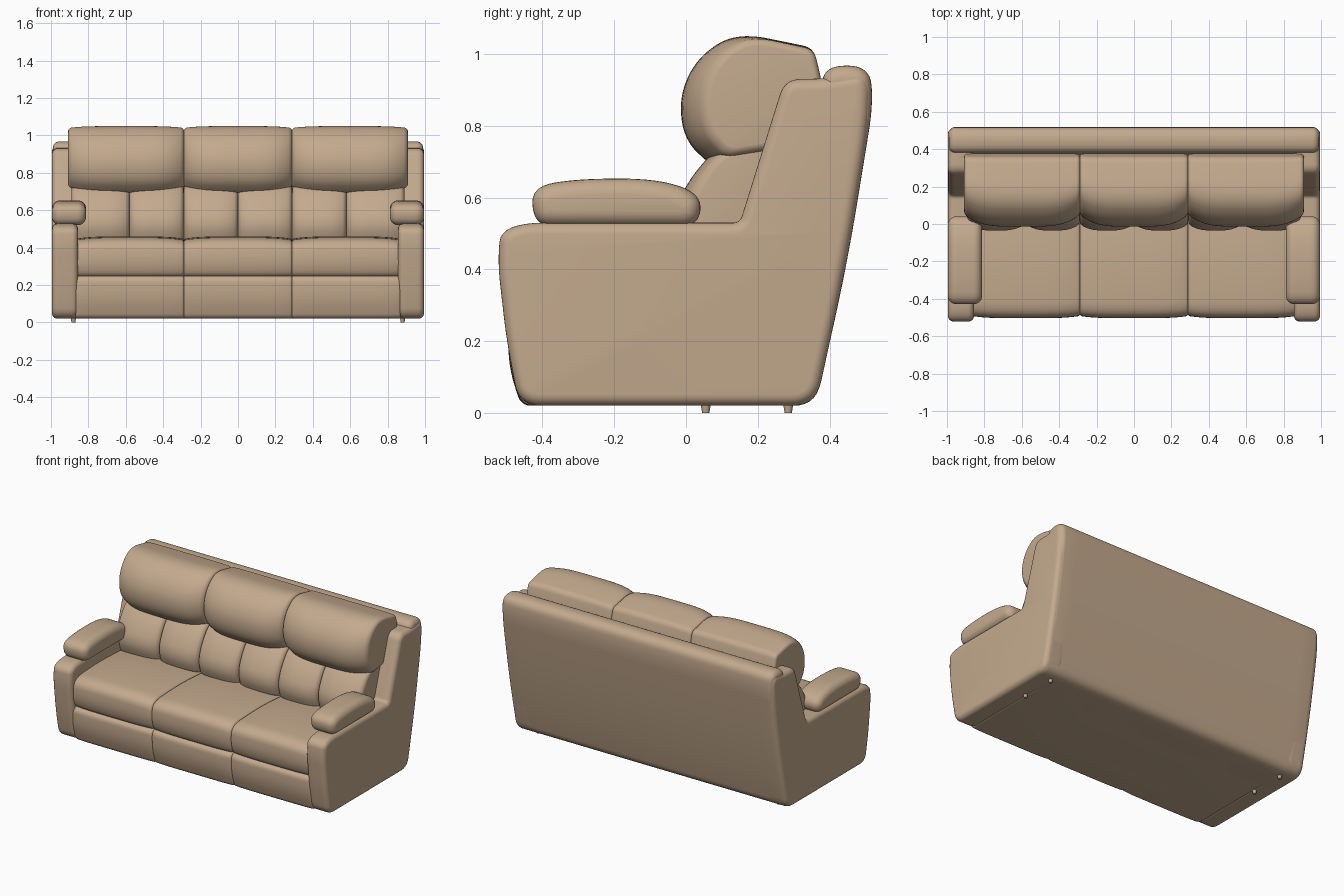
import bpy, bmesh, math
from mathutils import Vector

if "Cube" in bpy.data.objects:
    bpy.data.objects.remove(bpy.data.objects["Cube"])

leather = bpy.data.materials.new("tan_leather")
leather.diffuse_color = (0.55, 0.40, 0.27, 1)
leather.use_nodes = True
leather.node_tree.nodes["Principled BSDF"].inputs["Base Color"].default_value = leather.diffuse_color


def fillet(corners, seg=8):
    """Closed side profile (y, z) from corners (y, z, tangent length)."""
    out, n = [], len(corners)
    for i, (y, z, r) in enumerate(corners):
        p = Vector((y, z))
        a = Vector(corners[i - 1][:2]) - p
        b = Vector(corners[(i + 1) % n][:2]) - p
        a = p + a.normalized() * min(r, a.length * 0.49)
        b = p + b.normalized() * min(r, b.length * 0.49)
        for k in range(seg + 1):
            t = k / seg
            out.append(a * (1 - t) ** 2 + p * 2 * t * (1 - t) + b * t * t)
    area = sum(out[i - 1].cross(out[i]) for i in range(len(out)))
    return out if area > 0 else out[::-1]


def loft(name, corners, x0, x1, edge=0.03, anchor=(0, 0), py=0, pz=0, k=4, n=20):
    """Run a side profile along x with rounded ends; py/pz pinch the ends for puffiness."""
    prof = fillet(corners)
    m = len(prof)
    norms = []
    for i in range(m):
        d = prof[(i + 1) % m] - prof[i - 1]
        norms.append(Vector((d.y, -d.x)).normalized())
    ends = [(edge * (1 - math.sin(a)), edge * (1 - math.cos(a)))
            for a in [j * math.pi / 12 for j in range(6, -1, -1)]]
    # ends: (inset, distance from the end) pairs along a quarter circle
    ends = [(edge * (1 - math.sin(j * math.pi / 12)), edge * (1 - math.cos(j * math.pi / 12)))
            for j in range(7)]
    secs = [(x0 + d, s) for s, d in ends]
    secs += [(x0 + edge + (x1 - x0 - 2 * edge) * j / n, 0) for j in range(1, n)]
    secs += [(x1 - d, s) for s, d in reversed(ends)]
    bm = bmesh.new()
    rings = []
    for x, inset in secs:
        u = abs(2 * (x - x0) / (x1 - x0) - 1) ** k
        ring = []
        for p, nv in zip(prof, norms):
            q = p - nv * inset
            ring.append(bm.verts.new((x, anchor[0] + (q.x - anchor[0]) * (1 - py * u),
                                      anchor[1] + (q.y - anchor[1]) * (1 - pz * u))))
        rings.append(ring)
    for r, s in zip(rings, rings[1:]):
        for i in range(m):
            bm.faces.new((r[i - 1], r[i], s[i], s[i - 1]))
    bm.faces.new(rings[0])
    bm.faces.new(rings[-1])
    bmesh.ops.remove_doubles(bm, verts=bm.verts, dist=0.0002)
    bmesh.ops.recalc_face_normals(bm, faces=bm.faces)
    me = bpy.data.meshes.new(name)
    bm.to_mesh(me)
    bm.free()
    return finish(bpy.data.objects.new(name, me), link=True)


def finish(ob, link=False):
    if link:
        bpy.context.collection.objects.link(ob)
    ob.data.materials.append(leather)
    bpy.ops.object.select_all(action='DESELECT')
    ob.select_set(True)
    bpy.context.view_layer.objects.active = ob
    bpy.ops.object.shade_smooth_by_angle(angle=math.radians(50))
    return ob


# side profiles (y, z, corner rounding)
ARM = [(-0.465, 0.02, 0.06), (-0.50, 0.2, 0.08), (-0.525, 0.42, 0.06), (-0.515, 0.53, 0.12),
       (0.15, 0.53, 0.02), (0.275, 0.93, 0.045), (0.40, 0.932, 0.05), (0.515, 0.955, 0.08),
       (0.51, 0.8, 0.1), (0.445, 0.4, 0.2), (0.362, 0.02, 0.07)]
PAD = [(-0.42, 0.52, 0.05), (-0.435, 0.63, 0.09), (-0.3, 0.653, 0.1), (-0.08, 0.653, 0.1),
       (0.045, 0.61, 0.07), (0.035, 0.52, 0.05)]
SHELL = [(0.36, 0.02, 0.06), (0.447, 0.4, 0.2), (0.522, 0.86, 0.08), (0.512, 0.968, 0.07),
         (0.385, 0.968, 0.07), (0.375, 0.88, 0.03), (0.17, 0.45, 0.05), (0.1, 0.02, 0.04)]
BASE = [(-0.44, 0.02, 0.03), (-0.44, 0.38, 0.03), (0.2, 0.38, 0.03), (0.3, 0.02, 0.03)]
FOOTREST = [(-0.46, 0.02, 0.03), (-0.495, 0.13, 0.1), (-0.495, 0.25, 0.04),
            (-0.2, 0.25, 0.03), (-0.2, 0.02, 0.03)]
SEAT = [(-0.48, 0.24, 0.04), (-0.508, 0.33, 0.08), (-0.495, 0.45, 0.09), (-0.2, 0.465, 0.15),
        (0.15, 0.44, 0.03), (0.15, 0.24, 0.03)]
LUMBAR = [(-0.01, 0.42, 0.04), (-0.045, 0.53, 0.07), (0.0, 0.64, 0.07), (0.08, 0.735, 0.05),
          (0.25, 0.76, 0.04), (0.25, 0.42, 0.04)]
HEAD = [(0.07, 0.69, 0.03), (-0.005, 0.76, 0.08), (-0.02, 0.88, 0.09), (0.03, 0.99, 0.09),
        (0.14, 1.062, 0.09), (0.355, 1.018, 0.03), (0.385, 0.9, 0.05), (0.27, 0.72, 0.04)]

# arms with wings, and the pads on top
for side, s in (("left", -1), ("right", 1)):
    loft(side + "_arm", ARM, *sorted((s * 0.855, s * 0.995)), edge=0.032, n=4)
    loft(side + "_arm_pad", PAD, *sorted((s * 0.812, s * 0.995)), edge=0.045, n=6)

# outer back shell with top roll, and the inner base
loft("back_shell", SHELL, -0.99, 0.99, edge=0.035)
loft("base", BASE, -0.88, 0.88, edge=0.02, n=4)

# three seats: front panel, seat cushion, head cushion
for i, (a, b) in enumerate(((-0.87, -0.288), (-0.29, 0.29), (0.288, 0.87)), 1):
    loft(f"front_panel_{i}", FOOTREST, a, b, edge=0.012, anchor=(0, 0.02), py=0.015, k=6)
    loft(f"seat_cushion_{i}", SEAT, a, b, edge=0.014, anchor=(0.1, 0.26), py=0.02, pz=0.07)
    a, b = max(a * 1.045, -0.908) if i == 1 else a, min(b * 1.045, 0.908) if i == 3 else b
    loft(f"head_cushion_{i}", HEAD, a, b, edge=0.02, anchor=(0.37, 0.96), py=0.17, pz=0.11)

# six small lumbar cushions
xs = [-0.89, -0.58, -0.29, 0, 0.29, 0.58, 0.89]
for i in range(6):
    loft(f"lumbar_cushion_{i + 1}", LUMBAR, xs[i], xs[i + 1], edge=0.02,
         anchor=(0.25, 0.55), py=0.12, pz=0.03, k=3, n=14)

# small feet
for sx in (-1, 1):
    for y in (0.055, 0.285):
        bpy.ops.mesh.primitive_cone_add(vertices=16, radius1=0.010, radius2=0.015, depth=0.03,
                                        location=(sx * 0.88, y, 0.015))
        bpy.context.object.name = "foot"
        finish(bpy.context.object)
